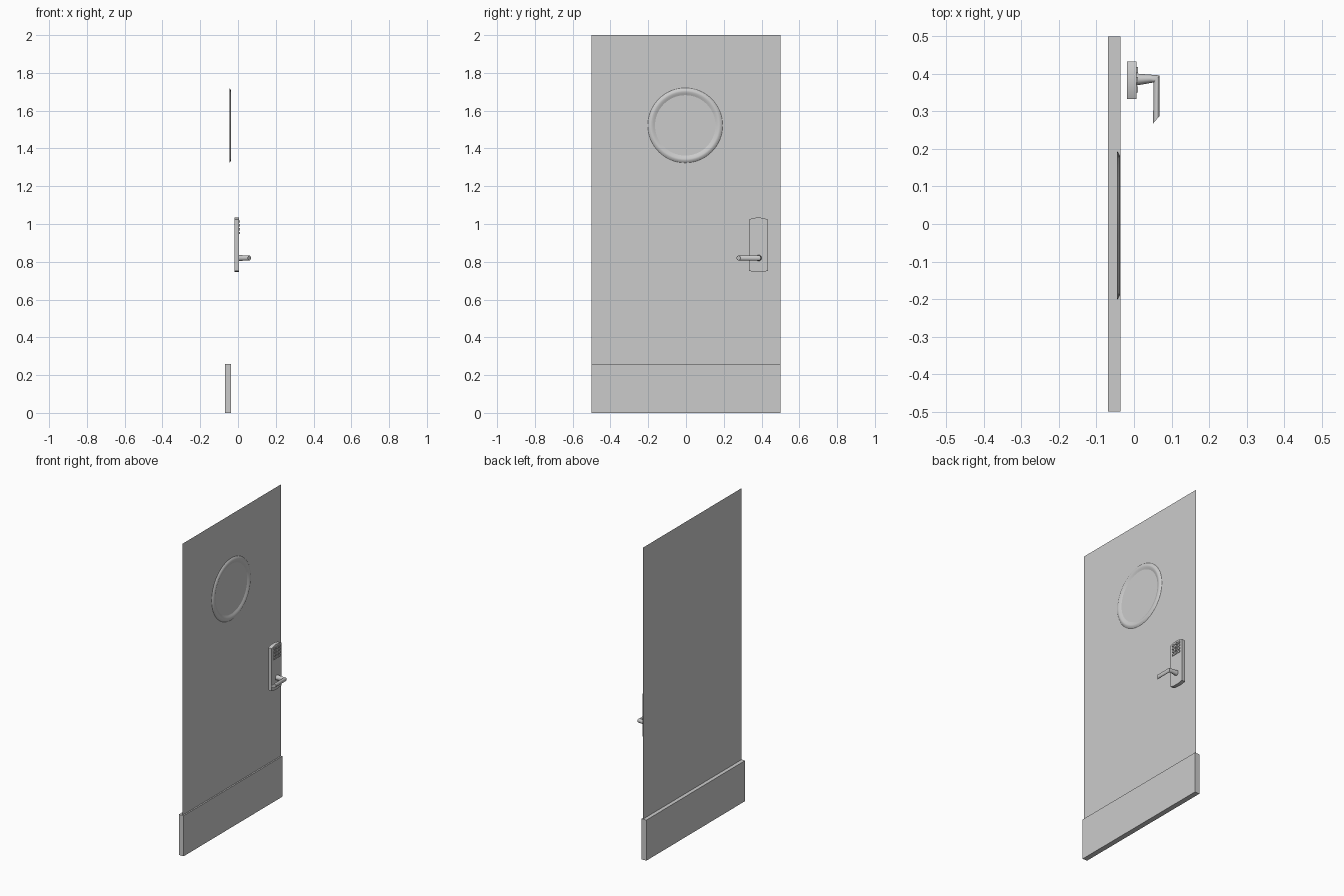
import bpy, bmesh, math

if "Cube" in bpy.data.objects:
    bpy.data.objects.remove(bpy.data.objects["Cube"])

def finish(name, bm, smooth=False):
    bmesh.ops.remove_doubles(bm, verts=bm.verts, dist=1e-5)
    bmesh.ops.recalc_face_normals(bm, faces=bm.faces)
    me = bpy.data.meshes.new(name)
    bm.to_mesh(me)
    bm.free()
    ob = bpy.data.objects.new(name, me)
    bpy.context.collection.objects.link(ob)
    if smooth:
        bpy.context.view_layer.objects.active = ob
        bpy.ops.object.select_all(action='DESELECT')
        ob.select_set(True)
        bpy.ops.object.shade_smooth_by_angle(angle=math.radians(30))
    return ob

def box(bm, x0, x1, y0, y1, z0, z1):
    vs = bmesh.ops.create_cube(bm, size=1)['verts']
    for v in vs:
        v.co = ((x0 + x1) / 2 + v.co.x * (x1 - x0),
                (y0 + y1) / 2 + v.co.y * (y1 - y0),
                (z0 + z1) / 2 + v.co.z * (z1 - z0))

def skin(bm, rings, caps):
    rows = [[bm.verts.new(p) for p in r] for r in rings]
    n = len(rows[0])
    for a, b in zip(rows, rows[1:]):
        for i in range(n):
            bm.faces.new((a[i], a[(i + 1) % n], b[(i + 1) % n], b[i]))
    if caps:
        bm.faces.new(rows[0])
        bm.faces.new(rows[-1])

PLANE = -0.045

# Door leaf: a single thin sheet
bm = bmesh.new()
bm.faces.new([bm.verts.new((PLANE, y, z)) for y, z in ((-.5, 0), (.5, 0), (.5, 2), (-.5, 2))])
finish("door_panel", bm)

# Kick plate wrapped around the bottom
bm = bmesh.new()
box(bm, -0.069, -0.036, -0.5, 0.5, 0, 0.26)
finish("kick_plate", bm)

# Raised round window trim
bm = bmesh.new()
N = 64
profile = [(.198, PLANE), (.192, -.0405), (.184, -.037), (.178, -.037), (.169, -.0405), (.160, PLANE + .0005)]
skin(bm, [[(x, -.004 + r * math.cos(2 * math.pi * i / N), 1.522 + r * math.sin(2 * math.pi * i / N))
           for i in range(N)] for r, x in profile], False)
finish("window_trim", bm, True)

# Lock plate with gently arched ends
bm = bmesh.new()
yc, hw, K = 0.383, 0.05, 12
steps = [-1 + 2 * i / K for i in range(K + 1)]
outline = [(yc + hw * t, .752 - .006 * (1 - t * t)) for t in steps]
outline += [(yc - hw * t, 1.024 + .010 * (1 - t * t)) for t in steps]
skin(bm, [[(x, y, z) for y, z in outline] for x in (-0.018, 0.006)], True)
finish("lock_plate", bm, True)

# Keypad: three columns by four rows
bm = bmesh.new()
for c in range(3):
    for r in range(4):
        y, z = .359 + .0255 * c, .952 + .0205 * r
        box(bm, .004, .011, y - .008, y + .008, z - .006, z + .006)
finish("keypad_buttons", bm)

# Lever handle: oval section swept through a mitred elbow
bm = bmesh.new()
stations = [((.005, .401), (.005, .369), .016),
            ((.045, .398), (.045, .376), .013),
            ((.068, .396), (.052, .377), .013),
            ((.068, .288), (.051, .268), .013)]
S = 20
rings = []
for a, b, h in stations:
    ring = []
    for i in range(S):
        t = 2 * math.pi * i / S
        k = math.cos(t)
        ring.append(((a[0] + b[0]) / 2 + (a[0] - b[0]) / 2 * k,
                     (a[1] + b[1]) / 2 + (a[1] - b[1]) / 2 * k,
                     .82 + h * math.sin(t)))
    rings.append(ring)
skin(bm, rings, True)
finish("lever_handle", bm, True)
